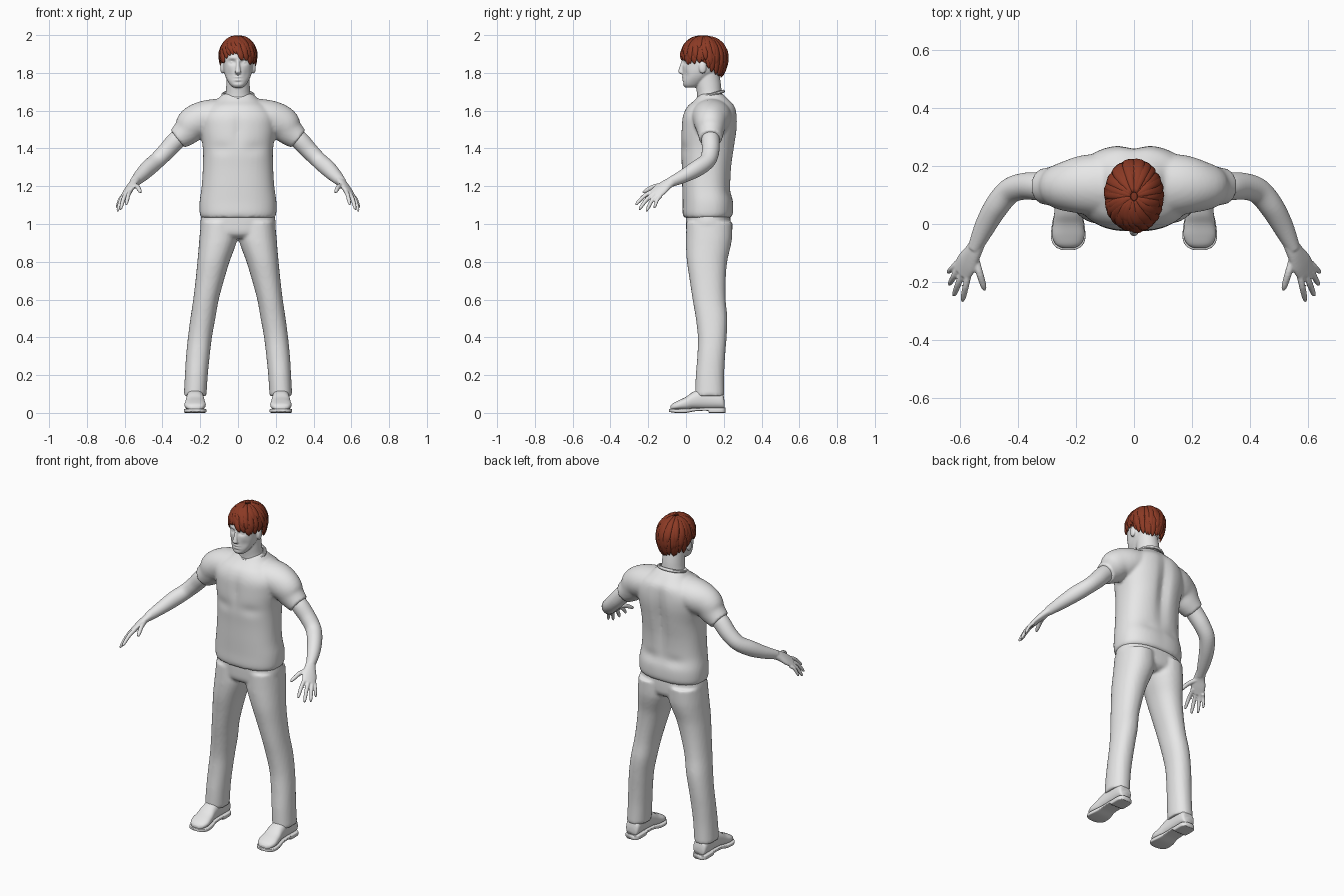
import bpy, bmesh, math, random
from mathutils import Vector, Matrix

if "Cube" in bpy.data.objects:
    bpy.data.objects.remove(bpy.data.objects["Cube"], do_unlink=True)
random.seed(4)
X, Y, Z = Vector((1, 0, 0)), Vector((0, 1, 0)), Vector((0, 0, 1))


def material(name, rgb):
    m = bpy.data.materials.new(name)
    m.use_nodes = True
    m.diffuse_color = (*rgb, 1)
    m.node_tree.nodes["Principled BSDF"].inputs["Base Color"].default_value = (*rgb, 1)
    return m


GREY = material("plain grey", (0.8, 0.8, 0.8))
BROWN = material("red brown hair", (0.26, 0.042, 0.018))


def resample(rows, k):
    """Smooth curve through rows of numbers."""
    out, last = [], len(rows) - 1
    for i in range(last):
        quad = [rows[max(i - 1, 0)], rows[i], rows[i + 1], rows[min(i + 2, last)]]
        for j in range(k):
            t = j / k
            out.append([b + 0.5 * t * (c - a + t * (2 * a - 5 * b + 4 * c - d + t * (3 * (b - c) + d - a)))
                        for a, b, c, d in zip(*quad)])
    return out + [list(rows[-1])]


def loft(bm, rows, ref, axis=None, p=2.0, n=32, k=5):
    """Skin rounded sections (x, y, z, half size along ref, other half size)."""
    pts, loops = resample(rows, k), []
    for i, r in enumerate(pts):
        t = axis
        if t is None:
            t = Vector(pts[min(i + 1, len(pts) - 1)][:3]) - Vector(pts[max(i - 1, 0)][:3])
        t = t.normalized()
        u = (ref - t * ref.dot(t)).normalized()
        v = t.cross(u)
        a, b = max(r[3], 0.001), max(r[4], 0.001)
        loop = []
        for j in range(n):
            c, s = math.cos(math.tau * j / n), math.sin(math.tau * j / n)
            c = math.copysign(abs(c) ** (2 / p), c)
            s = math.copysign(abs(s) ** (2 / p), s)
            loop.append(bm.verts.new(Vector(r[:3]) + u * a * c + v * b * s))
        loops.append(loop)
    for lo, hi in zip(loops, loops[1:]):
        for j in range(n):
            bm.faces.new((lo[j], lo[(j + 1) % n], hi[(j + 1) % n], hi[j]))
    bm.faces.new(loops[0])
    bm.faces.new(loops[-1])


def stack(bm, rows, side=1, **kw):
    """Loft level sections given as z, x min, x max, y min, y max."""
    loft(bm, [(side * (x0 + x1) / 2, (y0 + y1) / 2, z, (x1 - x0) / 2, (y1 - y0) / 2)
              for z, x0, x1, y0, y1 in rows], X, Z, **kw)


def column(bm, rows, **kw):
    """Centred stack given as z, half width, y min, y max."""
    stack(bm, [(z, -a, a, y0, y1) for z, a, y0, y1 in rows], **kw)


def ball(bm, loc, size):
    bmesh.ops.create_uvsphere(bm, u_segments=24, v_segments=16, radius=1,
                              matrix=Matrix.Translation(loc) @ Matrix.Diagonal((*size, 1)))


def push(bm, loc, size, amount):
    """Soft push in y, used for hollows and bulges."""
    for v in bm.verts:
        d = sum(((a - b) / s) ** 2 for a, b, s in zip(v.co, loc, size))
        v.co.y += amount * math.exp(-d)


def finish(bm, name, mat=GREY, voxel=0, smooth=3):
    bmesh.ops.recalc_face_normals(bm, faces=bm.faces)
    me = bpy.data.meshes.new(name)
    bm.to_mesh(me)
    bm.free()
    me.materials.append(mat)
    me.polygons.foreach_set("use_smooth", [True] * len(me.polygons))
    ob = bpy.data.objects.new(name, me)
    bpy.context.collection.objects.link(ob)
    if voxel:
        mod = ob.modifiers.new("blend", "REMESH")
        mod.mode, mod.voxel_size, mod.use_smooth_shade = "VOXEL", voxel, True
        mod = ob.modifiers.new("relax", "SMOOTH")
        mod.factor, mod.iterations = 0.5, smooth
    return ob


# Shirt: torso with a hollow spine, plus two short sleeves
bm = bmesh.new()
column(bm, [(1.035, .196, -.012, .24), (1.06, .203, -.018, .25), (1.12, .203, -.018, .25),
            (1.2, .192, -.02, .238), (1.3, .186, -.022, .243), (1.4, .186, -.027, .258),
            (1.5, .2, -.025, .272), (1.57, .2, -.018, .272), (1.62, .165, .005, .262),
            (1.655, .115, .045, .232), (1.69, .08, .075, .195)], p=2.4, n=64, k=6)
push(bm, (0, .27, 1.42), (.035, .08, .2), -.022)
push(bm, (0, -.03, 1.5), (.025, .06, .1), .008)
for s in (1, -1):
    push(bm, (s * .08, .24, 1.17), (.06, .08, .03), -.008)
    push(bm, (s * .09, -.02, 1.4), (.06, .08, .03), .007)
for s in (1, -1):
    loft(bm, [(s * .08, .135, 1.575, .11, .09), (s * .17, .135, 1.56, .103, .094),
              (s * .235, .13, 1.53, .086, .092), (s * .275, .13, 1.487, .07, .075),
              (s * .32, .13, 1.45, .06, .059)], Y)
finish(bm, "shirt", voxel=.009)

# Collar band
bpy.ops.mesh.primitive_torus_add(major_segments=48, minor_segments=10, major_radius=.08,
                                 minor_radius=.009, location=(0, .13, 1.683), rotation=(.28, 0, 0))
collar = bpy.context.object
collar.name = "collar"
collar.scale = (1, .88, 1)
collar.data.materials.append(GREY)
bpy.ops.object.shade_smooth_by_angle()

# Trousers: hips and two legs blended together
bm = bmesh.new()
column(bm, [(1.07, .188, .0, .232), (1., .199, .0, .236), (.95, .18, .005, .23),
            (.925, .12, .03, .2)], p=2.4, n=48)
for s in (1, -1):
    stack(bm, [(1.01, .004, .196, .002, .246), (.93, .002, .204, .0, .244), (.88, .015, .208, .0, .236),
               (.8, .045, .215, .005, .218), (.7, .075, .225, .02, .21), (.6, .102, .237, .035, .21),
               (.5, .12, .252, .052, .219), (.4, .138, .265, .063, .215), (.3, .15, .275, .06, .207),
               (.2, .16, .281, .052, .202), (.09, .167, .287, .048, .203)], side=s, p=2.2)
finish(bm, "trousers", voxel=.009)

# Shoes: rounded upper and a flat sole with a heel
for s, side in ((1, "left"), (-1, "right")):
    for part, p, rows in (
            ("shoe", 2.4, [(.203, .03, .02, .07), (.185, .043, .02, .11), (.1, .044, .02, .13),
                           (.04, .048, .02, .112), (0, .053, .015, .085), (-.04, .056, .015, .066),
                           (-.07, .043, .015, .05), (-.083, .02, .015, .036)]),
            ("sole", 6, [(.21, .026, 0, .028), (.19, .045, 0, .028), (.125, .046, 0, .028),
                         (.115, .046, .011, .028), (.05, .046, .009, .026), (0, .056, 0, .023),
                         (-.05, .059, 0, .022), (-.078, .045, .003, .022), (-.09, .02, .006, .02)])):
        bm = bmesh.new()
        loft(bm, [(s * .227, y, (z0 + z1) / 2, a, (z1 - z0) / 2) for y, a, z0, z1 in rows], X, Y, p=p)
        finish(bm, side + "_" + part)

# Arms with spread fingers
FINGERS = [((.548, -.12, 1.203), (.515, -.228, 1.165), .013),
           ((.572, -.175, 1.172), (.592, -.267, 1.1), .0115),
           ((.593, -.17, 1.158), (.622, -.248, 1.075), .0115),
           ((.608, -.157, 1.147), (.638, -.21, 1.066), .011),
           ((.614, -.138, 1.144), (.642, -.168, 1.083), .01)]
for s, side in ((1, "left"), (-1, "right")):
    def flip(rows):
        return [(s * r[0], *r[1:]) for r in rows]
    bm = bmesh.new()
    loft(bm, flip([(.29, .13, 1.475, .045, .045), (.33, .13, 1.44, .049, .048), (.38, .13, 1.385, .046, .046),
                   (.43, .113, 1.335, .043, .044), (.475, .06, 1.295, .044, .042),
                   (.515, -.01, 1.255, .036, .036), (.55, -.085, 1.22, .026, .024)]), Z)
    loft(bm, flip([(.54, -.068, 1.228, .027, .024), (.557, -.1, 1.21, .033, .021),
                   (.577, -.135, 1.183, .042, .018), (.596, -.168, 1.156, .04, .013)]),
         Vector((-s * .045, -.04, .03)))
    for base, tip, r in FINGERS:
        a, b = Vector(base), Vector(tip)
        rows = [(*(a.lerp(b, f) + Z * .012 * math.sin(math.pi * f)), r * w, r * w)
                for f, w in ((-.15, 1.1), (.2, 1), (.5, .95), (.85, .8), (1, .4))]
        loft(bm, flip(rows), X, n=16)
    finish(bm, side + "_arm", voxel=.0045, smooth=1)

# Head: face with sockets, brows and lips, then nose, eyes, ears and neck
bm = bmesh.new()
column(bm, [(1.722, .025, -.003, .05), (1.737, .042, -.015, .08), (1.77, .062, -.017, .12),
            (1.805, .074, -.018, .165), (1.84, .079, -.018, .188), (1.88, .081, -.018, .198),
            (1.92, .077, -.009, .195), (1.955, .058, .03, .165), (1.975, .025, .06, .13)],
       p=2.3, n=72, k=9)
for s in (1, -1):
    push(bm, (s * .031, -.015, 1.857), (.019, .05, .012), .013)
    push(bm, (s * .03, -.015, 1.88), (.025, .05, .008), -.005)
    push(bm, (s * .045, -.005, 1.79), (.018, .05, .025), .006)
for z, amount in ((1.777, -.006), (1.7705, .005), (1.763, -.006), (1.75, .004)):
    push(bm, (0, -.018, z), (.02, .05, .0045), amount)
loft(bm, [(0, -.012, 1.87, .009, .008), (0, -.02, 1.845, .009, .01), (0, -.027, 1.818, .013, .012),
          (0, -.029, 1.803, .016, .012), (0, -.02, 1.793, .011, .008)], X, Z, n=20)
for s in (1, -1):
    ball(bm, (s * .031, .004, 1.856), (.013, .011, .009))
    ball(bm, (s * .083, .088, 1.828), (.011, .02, .032))
column(bm, [(1.65, .078, .06, .2), (1.69, .066, .058, .19), (1.74, .062, .052, .185),
            (1.8, .06, .05, .175)])
finish(bm, "head", voxel=.0045, smooth=2)

# Hair: inner cap covered by tapered locks sweeping out from the crown
ENDS = [(0, .9), (.6, .97), (.95, 1.35), (1.5, 1.2), (1.9, 1.7), (3.2, 1.95)]


def lock_end(th):
    t = abs(th)
    for (a, u), (b, v) in zip(ENDS, ENDS[1:]):
        if t <= b:
            return u + (v - u) * (t - a) / (b - a) + (.22 if .15 < th < .9 else 0)
    return ENDS[-1][1]


def scalp(th, s, lift):
    if s < 1:
        r, z = math.sin(s * math.pi / 2), 1.885 + (.105 + lift) * math.cos(s * math.pi / 2)
    else:
        r, z = 1 - .24 * (s - 1) ** 2, 1.885 - .115 * (s - 1)
    return ((.094 + lift) * r * math.sin(th), .095 - (.12 + lift) * r * math.cos(th), z)


bm = bmesh.new()
ball(bm, (0, .115, 1.893), (.094, .105, .097))
for count, reach, lift, wide in ((30, 1, 0, .019), (22, .82, .003, .017), (16, .58, .004, .018)):
    for i in range(count):
        th = -math.pi + math.tau * (i + random.uniform(.2, .8)) / count
        end = lock_end(th) * reach * random.uniform(.95, 1.04)
        swirl = .55 * math.exp(-th * th) + random.uniform(-.1, .1)
        rows = []
        for f, w in ((0, .4), (.25, .8), (.5, 1), (.75, .95), (.92, .6), (1, .12)):
            where = scalp(th - swirl * (1 - f), .08 + (end - .08) * f, lift)
            rows.append((*where, wide * w, .0085 * min(1, w + .15)))
        loft(bm, rows, Vector((math.cos(th), math.sin(th), 0)), n=10, k=3)
finish(bm, "hair", BROWN)
